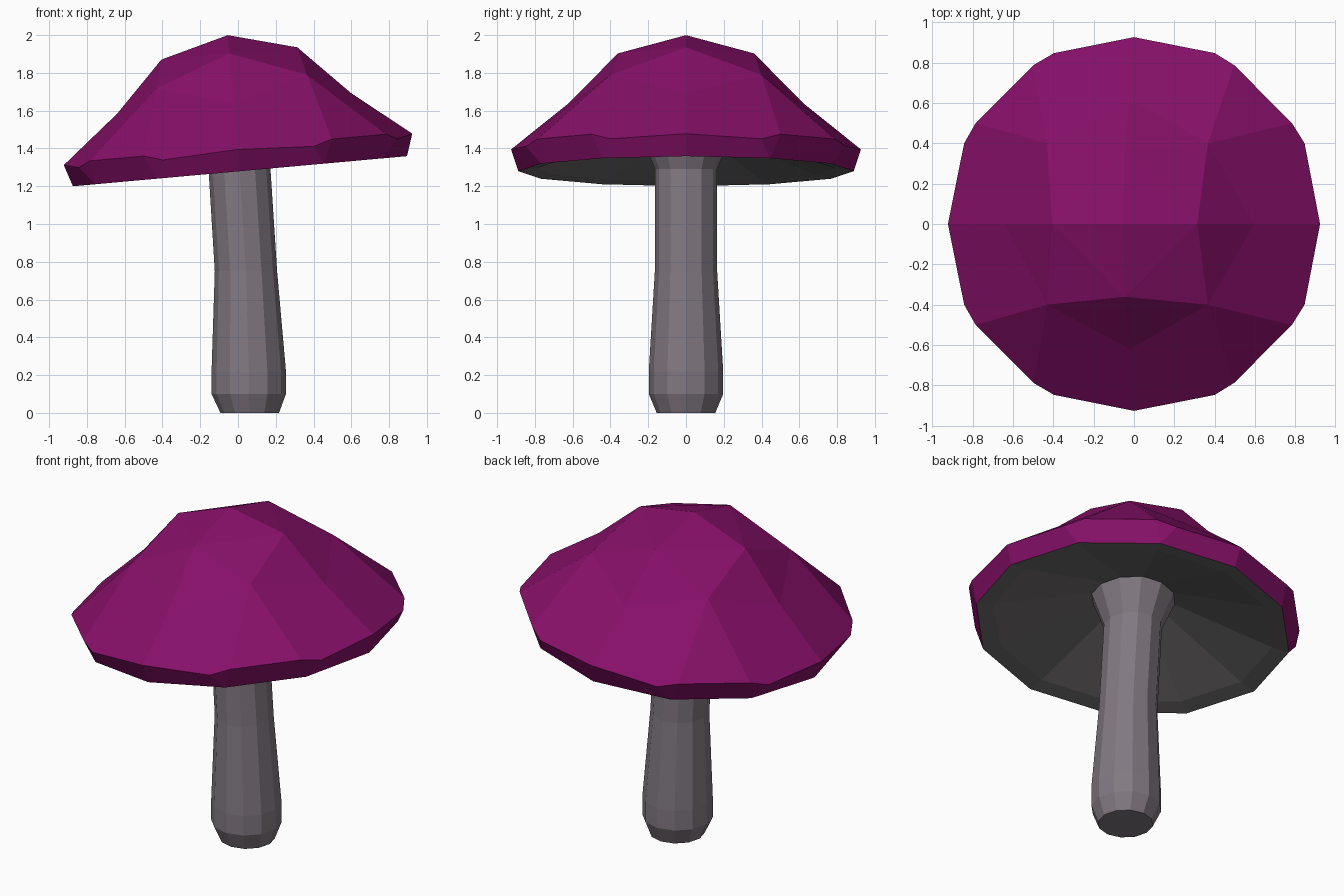
import bpy, bmesh
from math import sin, cos, tau, radians
from mathutils import Vector, Matrix

if "Cube" in bpy.data.objects:
    bpy.data.objects.remove(bpy.data.objects["Cube"])


def material(name, rgb):
    mat = bpy.data.materials.new(name)
    mat.diffuse_color = (*rgb, 1)
    mat.use_nodes = True
    mat.node_tree.nodes["Principled BSDF"].inputs["Base Color"].default_value = mat.diffuse_color
    return mat


def ring(radius, z, n=12, x=0):
    return [Vector((x + radius * cos(tau * i / n), radius * sin(tau * i / n), z)) for i in range(n)]


def bridge(a, b):
    n = len(a)
    return [(a[i], a[(i + 1) % n], b[(i + 1) % n], b[i]) for i in range(n)]


def build(name, groups, matrix=Matrix.Identity(4)):
    """Groups are (material, polygons); shared corners are welded."""
    bm = bmesh.new()
    mesh = bpy.data.meshes.new(name)
    for index, (mat, polys) in enumerate(groups):
        mesh.materials.append(mat)
        for poly in polys:
            face = bm.faces.new([bm.verts.new(p) for p in poly])
            face.material_index = index
    bmesh.ops.remove_doubles(bm, verts=bm.verts, dist=0.0005)
    bmesh.ops.recalc_face_normals(bm, faces=bm.faces)
    bm.transform(matrix)
    bm.to_mesh(mesh)
    bm.free()
    obj = bpy.data.objects.new(name, mesh)
    bpy.context.collection.objects.link(obj)
    return obj


purple = material("cap_purple", (0.24, 0.005, 0.14))
mauve = material("stem_mauve", (0.22, 0.19, 0.22))
grey = material("gill_grey", (0.16, 0.15, 0.155))

# Cap: one quarter of the faceted dome and rim band, turned four times
apex = Vector((0, 0, 0.607))
mid, mid2 = Vector((0.361, 0, 0.51)), Vector((0, 0.361, 0.51))
low, low2 = Vector((0.62, 0, 0.246)), Vector((0, 0.62, 0.246))
corner = Vector((0.4, 0.4, 0.36))
r0, ra, rb = Vector((0.926, 0, 0)), Vector((0.847, 0.4, -0.02)), Vector((0.787, 0.5, 0.01))
rc, rd, re = (Vector((p.y, p.x, p.z)) for p in (rb, ra, r0))
b0, b1, b2, b3 = ring(0.888, -0.116)[:4]
quarter = [
    (apex, mid, mid2), (mid, corner, mid2),
    (mid, low, corner), (mid2, corner, low2),
    (low, r0, ra, rb, corner), (low2, corner, rc, rd, re),
    (corner, rb, rc),
    (b0, b1, ra, r0), (b1, rb, ra), (b1, b2, rc, rb), (b2, rd, rc), (b2, b3, re, rd),
]
dome = []
for k in range(4):
    turn = Matrix.Rotation(k * tau / 4, 3, 'Z')
    dome += [[turn @ p for p in poly] for poly in quarter]

# Underside: flat lip, then a hollow gill cone up to the stem
lip, inner, hub = ring(0.888, -0.116), ring(0.79, -0.10), ring(0.2, 0.09)
gills = bridge(lip, inner) + bridge(inner, hub) + [hub]
tilt = Matrix.Translation((0, 0, 1.395)) @ Matrix.Rotation(radians(-5.15), 4, 'Y')
build("cap", [(purple, dome), (grey, gills)], tilt)

# Stem: leaning twelve-sided column with a flared top
sections = [(0.155, 0, 0.062), (0.197, 0.1, 0.057), (0.197, 0.22, 0.057),
            (0.165, 0.75, 0.042), (0.164, 1.29, 0.008), (0.24, 1.48, 0.0)]
rings = [ring(r, z, 12, x) for r, z, x in sections]
sides = [f for a, b in zip(rings, rings[1:]) for f in bridge(a, b)]
build("stem", [(mauve, sides + [rings[0], rings[-1]])])
